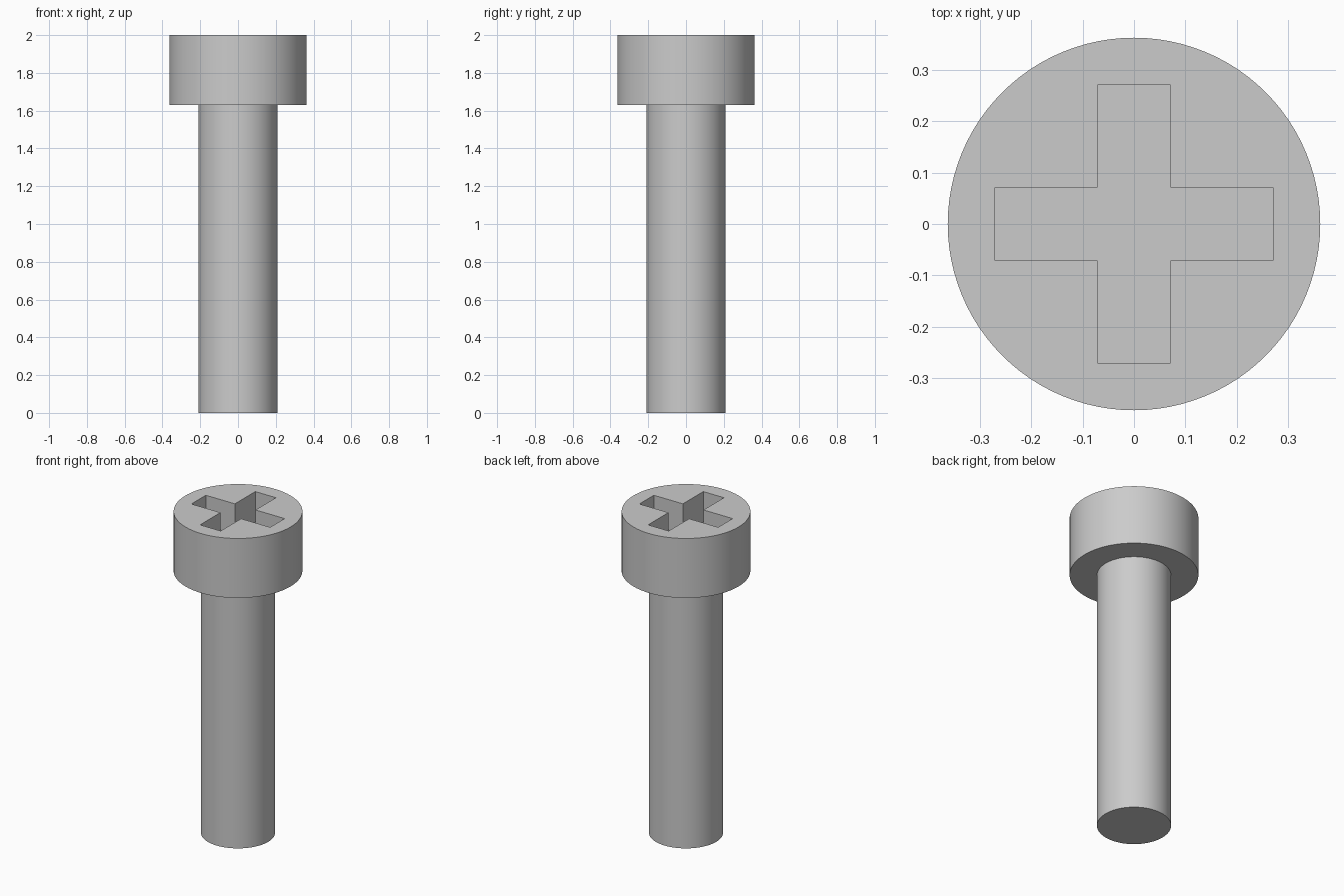
import bpy
import bmesh
import math

default = bpy.data.objects.get("Cube")
if default:
    bpy.data.objects.remove(default, do_unlink=True)

SHAFT_R, HEAD_R = 0.209, 0.363
HEAD_Z, TOP_Z = 1.63, 2.0
ARM, HALF_W, DEPTH = 0.271, 0.071, 0.19
SEGMENTS = 96

# Plain grey metal
steel = bpy.data.materials.new("light_grey_steel")
steel.use_nodes = True
colour = (0.6, 0.6, 0.6, 1)
steel.diffuse_color = colour
steel.node_tree.nodes["Principled BSDF"].inputs["Base Color"].default_value = colour


def make_object(name, bm):
    bmesh.ops.recalc_face_normals(bm, faces=bm.faces)
    mesh = bpy.data.meshes.new(name)
    bm.to_mesh(mesh)
    bm.free()
    mesh.materials.append(steel)
    obj = bpy.data.objects.new(name, mesh)
    bpy.context.collection.objects.link(obj)
    return obj


def extrude_outline(bm, points, z, height):
    face = bm.faces.new([bm.verts.new((x, y, z)) for x, y in points])
    top = bmesh.ops.extrude_face_region(bm, geom=[face])["geom"]
    verts = [v for v in top if isinstance(v, bmesh.types.BMVert)]
    bmesh.ops.translate(bm, verts=verts, vec=(0, 0, height))
    return [f for f in top if isinstance(f, bmesh.types.BMFace)][0]


def circle(radius):
    angles = [2 * math.pi * i / SEGMENTS for i in range(SEGMENTS)]
    return [(radius * math.cos(a), radius * math.sin(a)) for a in angles]


# Screw body: shaft, then its top face widened and raised into the head
bm = bmesh.new()
cap = extrude_outline(bm, circle(SHAFT_R), 0, HEAD_Z)
bmesh.ops.inset_region(bm, faces=[cap], thickness=0)
for scale, rise in ((HEAD_R / SHAFT_R, 0), (1, TOP_Z - HEAD_Z)):
    if rise:
        geom = bmesh.ops.extrude_face_region(bm, geom=[cap])["geom"]
        bmesh.ops.delete(bm, geom=[cap], context="FACES_ONLY")
        cap = [f for f in geom if isinstance(f, bmesh.types.BMFace)][0]
    for v in cap.verts:
        v.co.x *= scale
        v.co.y *= scale
        v.co.z += rise
screw = make_object("screw", bm)

# Cross-shaped drive recess: one corner of the outline turned four times
outline = []
for turn in range(4):
    c, s = round(math.cos(turn * math.pi / 2)), round(math.sin(turn * math.pi / 2))
    for x, y in ((ARM, -HALF_W), (ARM, HALF_W), (HALF_W, HALF_W)):
        outline.append((c * x - s * y, s * x + c * y))
bm = bmesh.new()
extrude_outline(bm, outline, TOP_Z - DEPTH, DEPTH + 0.1)
cutter = make_object("cross_recess_cutter", bm)
cutter.hide_render = True

cut = screw.modifiers.new("cross_recess", "BOOLEAN")
cut.operation = "DIFFERENCE"
cut.solver = "EXACT"
cut.object = cutter

# Apply the recess and smooth the round sides
bpy.ops.object.select_all(action="DESELECT")
screw.select_set(True)
bpy.context.view_layer.objects.active = screw
bpy.ops.object.modifier_apply(modifier=cut.name)
bpy.data.objects.remove(cutter, do_unlink=True)
bpy.ops.object.shade_smooth_by_angle(angle=math.radians(30))
